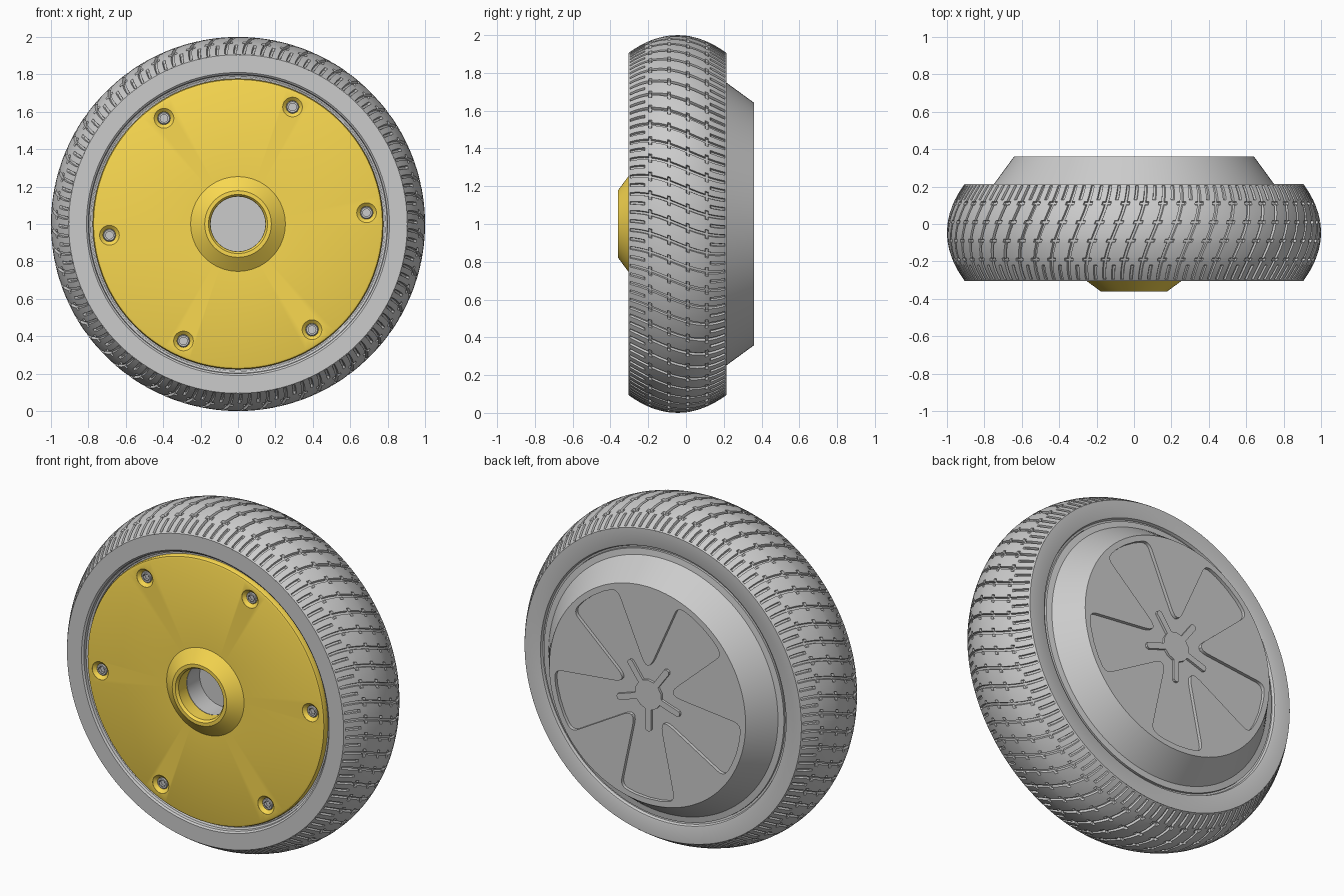
import bpy, bmesh
from math import sin, cos, pi, radians
from mathutils import Vector

if "Cube" in bpy.data.objects:
    bpy.data.objects.remove(bpy.data.objects["Cube"])

yellow = bpy.data.materials.new("yellow")
yellow.diffuse_color = (0.95, 0.69, 0.08, 1)
yellow.use_nodes = True
yellow.node_tree.nodes["Principled BSDF"].inputs["Base Color"].default_value = yellow.diffuse_color


def polar(r, a, y):
    return Vector((r * cos(a), y, 1 + r * sin(a)))


def finish(name, bm, mat=None, angle=30):
    bmesh.ops.remove_doubles(bm, verts=bm.verts[:], dist=1e-5)
    bmesh.ops.recalc_face_normals(bm, faces=bm.faces[:])
    me = bpy.data.meshes.new(name)
    bm.to_mesh(me)
    bm.free()
    ob = bpy.data.objects.new(name, me)
    bpy.context.collection.objects.link(ob)
    if mat:
        me.materials.append(mat)
    smooth(ob, angle)
    return ob


def smooth(ob, angle=30):
    bpy.ops.object.select_all(action='DESELECT')
    ob.select_set(True)
    bpy.context.view_layer.objects.active = ob
    bpy.ops.object.shade_smooth_by_angle(angle=radians(angle))


def lathe(bm, profile, segs=128, closed=False, offset=(0, 0, 0)):
    """Revolve (radius, y) points around the wheel axle."""
    off = Vector(offset)
    rings = [[bm.verts.new(polar(r, 2 * pi * i / segs, y) + off) for i in range(segs)]
             for r, y in profile]
    pairs = list(zip(rings, rings[1:]))
    if closed:
        pairs.append((rings[-1], rings[0]))
    for p, q in pairs:
        for i in range(segs):
            j = (i + 1) % segs
            bm.faces.new((p[i], p[j], q[j], q[i]))


def prism(bm, pts, y0, y1):
    a = [bm.verts.new((x, y0, z)) for x, z in pts]
    b = [bm.verts.new((x, y1, z)) for x, z in pts]
    bm.faces.new(a)
    bm.faces.new(b[::-1])
    for i in range(len(a)):
        j = (i + 1) % len(a)
        bm.faces.new((a[i], a[j], b[j], b[i]))


def cut(ob, cutter):
    mod = ob.modifiers.new("cut", 'BOOLEAN')
    mod.operation = 'DIFFERENCE'
    mod.solver = 'EXACT'
    mod.object = cutter
    bpy.context.view_layer.objects.active = ob
    bpy.ops.object.modifier_apply(modifier=mod.name)
    bpy.data.objects.remove(cutter)
    smooth(ob)


# Tyre tread: a sheared grid whose groove nodes are pushed inwards
PITCHES, MID, HALF = 60, -0.045, 0.26
PITCH = 2 * pi / PITCHES
DASHES = (-0.19, -0.09, 0.01, 0.11)
us = sorted([s * d for s in (-1, 1) for d in (0.006, 0.009, 0.022, 0.025)]
            + [PITCH / 2 + s * d for s in (-1, 1) for d in (0.006, 0.009)])
vs = sorted([y + s * d for y in DASHES for s in (-1, 1) for d in (0.006, 0.009)]
            + [MID + s * d for s in (-1, 1) for d in (0.26, 0.252, 0.248, 0.225, 0.2, 0.177, 0.173)]
            + [-0.14, -0.04, 0.06])


def grooved(u, y):
    t = abs(y - MID)
    line = abs(u) < 0.007 and t < 0.25
    dash = abs(u) < 0.023 and any(abs(y - d) < 0.007 for d in DASHES)
    tick = abs(u - PITCH / 2) < 0.007 and 0.175 < t < 0.25
    return line or dash or tick


bm = bmesh.new()
cols = []
for k in range(PITCHES):
    for u in us:
        col = []
        for y in vs:
            t = (y - MID) / HALF
            r = 1 - 0.095 * t * t - (0.014 if grooved(u, y) else 0)
            col.append(bm.verts.new(polar(r, k * PITCH + u - 0.07 * sin(t * pi / 2), y)))
        cols.append(col)
for i, p in enumerate(cols):
    q = cols[(i + 1) % len(cols)]
    for j in range(len(vs) - 1):
        bm.faces.new((p[j], p[j + 1], q[j + 1], q[j]))
finish("tyre_tread", bm)

# Tyre sidewalls and bead
bm = bmesh.new()
lathe(bm, [(0.905, -0.305), (0.81, -0.305), (0.80, -0.297), (0.797, -0.28), (0.786, -0.275),
           (0.786, 0.195), (0.797, 0.197), (0.803, 0.212), (0.81, 0.215), (0.905, 0.215)], 180)
finish("tyre_sidewalls", bm)

# Hub body with axle bore in front and conical cover at the back
bm = bmesh.new()
lathe(bm, [(0, -0.15), (0.146, -0.15), (0.146, -0.268), (0.785, -0.268), (0.785, 0.207),
           (0.75, 0.212), (0.642, 0.36), (0, 0.36)])
hub = finish("hub_body", bm)

# Five-lobed shallow recess in the back cover
corners = []
for k in range(5):
    a = radians(270 + 72 * k)
    for d, trim in ((-17, 0.05), (-8, 0), (0, 0), (8, 0), (17, 0.05)):
        corners.append((0.61, a + radians(d), trim))
    corners.append((0.13, a + radians(36), 0.1))
pts = [Vector((r * cos(a), 1 + r * sin(a))) for r, a, _ in corners]
outline = []
for i, p in enumerate(pts):
    trim = corners[i][2]
    if not trim:
        outline.append(p)
        continue
    s = p + (pts[i - 1] - p).normalized() * trim
    e = p + (pts[(i + 1) % len(pts)] - p).normalized() * trim
    outline += [s * (1 - t) ** 2 + p * 2 * t * (1 - t) + e * t * t for t in [n / 6 for n in range(7)]]
bm = bmesh.new()
prism(bm, outline, 0.34, 0.40)
cut(hub, finish("recess_cutter", bm))

# Raised centre star inside the recess
star = []
for k in range(5):
    a = radians(270 + 72 * k)
    for x, w in ((0.085, -0.018), (0.205, -0.018), (0.215, -0.008),
                 (0.215, 0.008), (0.205, 0.018), (0.085, 0.018)):
        star.append((x * cos(a) - w * sin(a), 1 + x * sin(a) + w * cos(a)))
    star.append((0.087 * cos(a + pi / 5), 1 + 0.087 * sin(a + pi / 5)))
bm = bmesh.new()
prism(bm, star, 0.335, 0.354)
finish("centre_star", bm)

# Yellow front plate with raised bearing boss
bm = bmesh.new()
lathe(bm, [(0.147, -0.27), (0.147, -0.345), (0.158, -0.36), (0.178, -0.36), (0.253, -0.305),
           (0.762, -0.305), (0.772, -0.301), (0.777, -0.291), (0.777, -0.27)], closed=True)
plate = finish("front_plate", bm, yellow)

# Countersunk holes and socket screws
spots = [(0.69 * cos(radians(5 + 60 * k)), 0, 0.69 * sin(radians(5 + 60 * k))) for k in range(6)]
bm = bmesh.new()
for p in spots:
    lathe(bm, [(0, -0.32), (0.053, -0.32), (0.053, -0.304), (0.034, -0.287), (0.034, -0.25), (0, -0.25)],
          24, offset=p)
cut(plate, finish("hole_cutter", bm))
bm = bmesh.new()
for p in spots:
    lathe(bm, [(0.033, -0.26), (0.033, -0.288), (0.029, -0.292), (0.02, -0.292)], 24, offset=p)
    lathe(bm, [(0.021, -0.292), (0.021, -0.275), (0, -0.275)], 6, offset=p)
finish("screws", bm)
